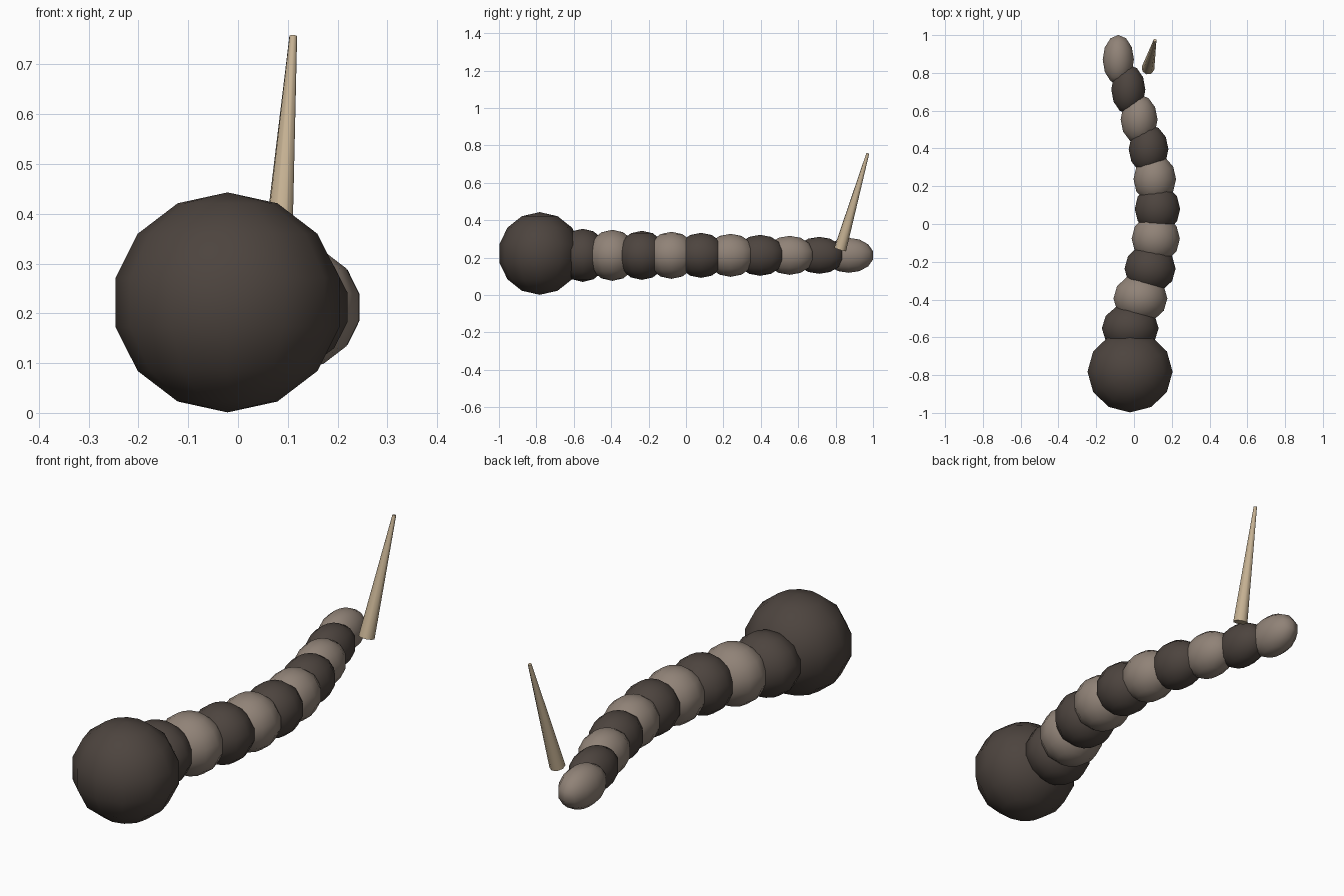
import bpy
from mathutils import Vector

if "Cube" in bpy.data.objects:
    bpy.data.objects.remove(bpy.data.objects["Cube"])


def material(name, rgb):
    m = bpy.data.materials.new(name)
    m.diffuse_color = (*rgb, 1)
    m.use_nodes = True
    m.node_tree.nodes["Principled BSDF"].inputs["Base Color"].default_value = m.diffuse_color
    return m


DARK = material("dark brown", (0.074, 0.058, 0.049))
LIGHT = material("taupe", (0.28, 0.225, 0.185))
BONE = material("bone", (0.56, 0.44, 0.29))


def finish(name, mat):
    ob = bpy.context.object
    ob.name = name
    ob.data.materials.append(mat)
    bpy.ops.object.shade_smooth()
    return ob


def ball(name, centre, radii, mat):
    bpy.ops.mesh.primitive_uv_sphere_add(segments=12, ring_count=7, radius=1, location=centre)
    ob = finish(name, mat)
    ob.scale = radii


# Head
ball("head", (-0.021, -0.782, 0.222), (0.231, 0.221, 0.221), DARK)

# Body segments: alternate in colour, curve sideways and taper to the tail
offsets = [-0.02, 0.034, 0.085, 0.115, 0.124, 0.110, 0.077, 0.027, -0.030, -0.083]
for i, x in enumerate(offsets):
    ball(f"body_segment_{i + 1}", (x, -0.552 + 0.158 * i, 0.212),
         (0.154 - 0.0077 * i, 0.134, 0.142 - 0.0054 * i), LIGHT if i % 2 else DARK)

# Tail spine: a thin truncated cone leaning back
base, tip = Vector((0.074, 0.824, 0.243)), Vector((0.111, 0.972, 0.757))
axis = tip - base
bpy.ops.mesh.primitive_cone_add(vertices=8, radius1=0.034, radius2=0.008, depth=axis.length,
                                location=(base + tip) / 2,
                                rotation=axis.to_track_quat('Z', 'Y').to_euler())
finish("tail_spine", BONE)
bpy.ops.object.shade_smooth_by_angle(angle=0.9)
